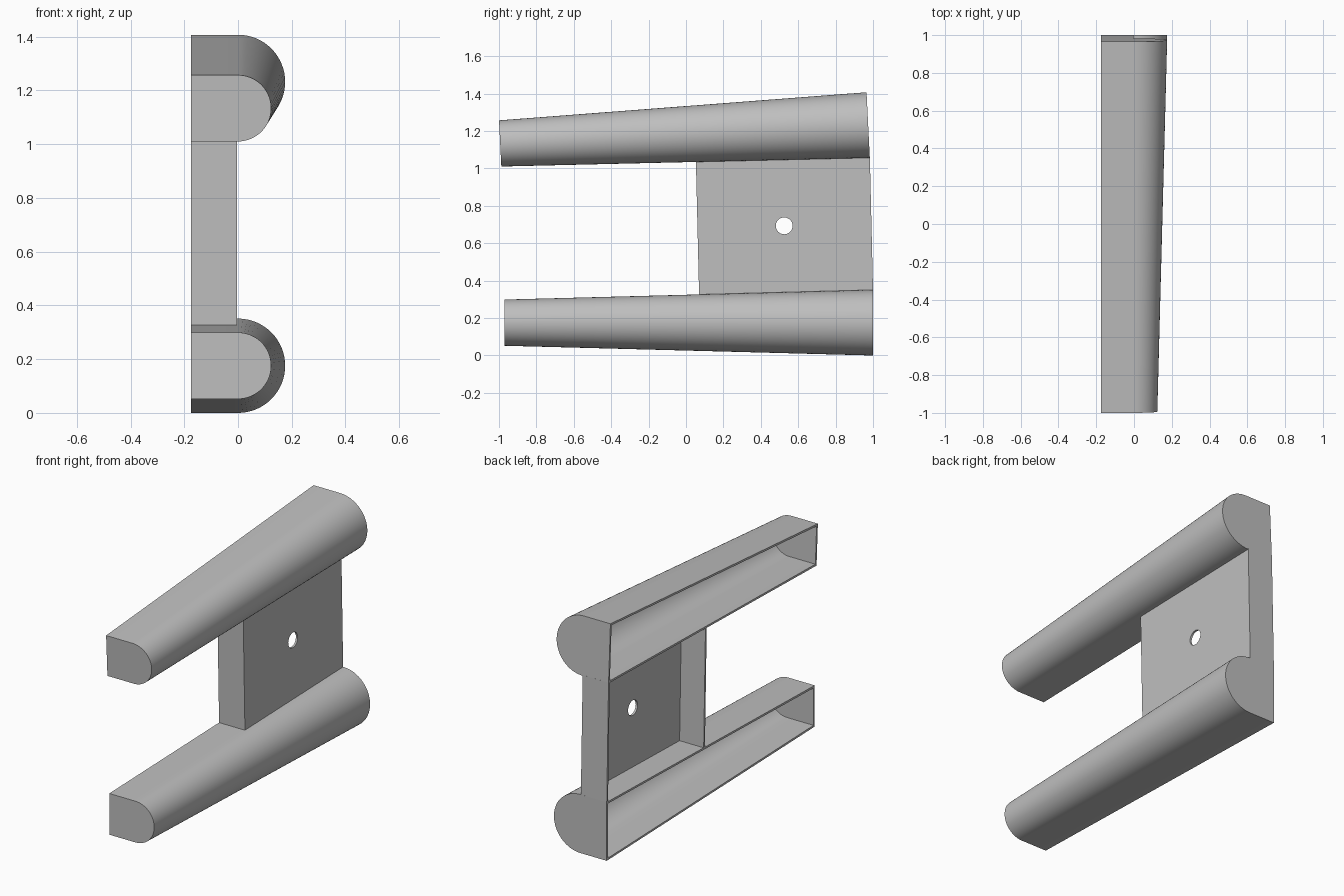
import bpy, bmesh, math
from mathutils import Matrix, Vector

if "Cube" in bpy.data.objects:
    bpy.data.objects.remove(bpy.data.objects["Cube"], do_unlink=True)

OPEN_X = -0.1745            # plane of the open side
WALL = 0.012                # shell thickness
LENGTH, R_FRONT, R_BACK = 1.97, 0.1235, 0.1755
TILT = math.radians(2.86)   # upward tilt of the upper arm
SEGMENTS = 32

grey = bpy.data.materials.new("plain grey")
grey.use_nodes = True
colour = (0.52, 0.52, 0.52, 1)
grey.diffuse_color = colour
grey.node_tree.nodes["Principled BSDF"].inputs["Base Color"].default_value = colour


def make_object(name, bm):
    bmesh.ops.recalc_face_normals(bm, faces=bm.faces)
    mesh = bpy.data.meshes.new(name)
    bm.to_mesh(mesh)
    bm.free()
    obj = bpy.data.objects.new(name, mesh)
    bpy.context.collection.objects.link(obj)
    mesh.materials.append(grey)
    return obj


def smooth(obj):
    bpy.ops.object.select_all(action='DESELECT')
    obj.select_set(True)
    bpy.context.view_layer.objects.active = obj
    bpy.ops.object.shade_smooth_by_angle(angle=math.radians(30))


def section(bm, y, r):
    """U-shaped ring: two straight sides joined by a half circle."""
    pts = [(OPEN_X, -r)]
    for i in range(SEGMENTS + 1):
        a = math.pi * (i / SEGMENTS - 0.5)
        pts.append((r * math.cos(a), r * math.sin(a)))
    pts.append((OPEN_X, r))
    return [bm.verts.new((x, y, z)) for x, z in pts]


def loft(bm, a, b):
    for i in range(len(a) - 1):
        bm.faces.new((a[i], a[i + 1], b[i + 1], b[i]))
    bm.faces.new(a)
    bm.faces.new(b)


# Tapered hollow arm, origin at the centre of its back end
def arm(name, back_y, back_z, tilt):
    bm = bmesh.new()
    rings = []
    for inset in (0, WALL):
        front = section(bm, -LENGTH + inset, R_FRONT - inset)
        back = section(bm, -inset, R_BACK - inset)
        loft(bm, front, back)
        rings.append((front[0], front[-1], back[-1], back[0]))
    outer, inner = rings
    for i in range(4):      # rim around the opening
        j = (i + 1) % 4
        bm.faces.new((outer[i], outer[j], inner[j], inner[i]))
    bm.transform(Matrix.Translation((0, back_y, back_z)) @ Matrix.Rotation(tilt, 4, 'X'))
    smooth(make_object(name, bm))


arm("lower_arm", 1.0, 0.1755, 0)
arm("upper_arm", 0.974, 1.232, TILT)


# Connecting web: U-shaped tray profile lofted between the two arms
FACE_X = -0.003


def web_ring(bm, y0, y1, z0, z1):
    inner_x = FACE_X - WALL
    profile = [(OPEN_X, y0), (FACE_X, y0), (FACE_X, y1), (OPEN_X, y1),
               (OPEN_X, y1 - WALL), (inner_x, y1 - WALL),
               (inner_x, y0 + WALL), (OPEN_X, y0 + WALL)]
    return [bm.verts.new((x, y, z0 + (z1 - z0) * (y - y0) / (y1 - y0)))
            for x, y in profile]


bm = bmesh.new()
low = web_ring(bm, 0.07, 1.0, 0.323, 0.347)
high = web_ring(bm, 0.053, 0.983, 1.039, 1.061)
loft(bm, low, high)
bm.faces.new((low[-1], low[0], high[0], high[-1]))
web = make_object("connecting_web", bm)

# Round hole through the web
bm = bmesh.new()
bmesh.ops.create_cone(bm, cap_ends=True, segments=32, radius1=0.045, radius2=0.045,
                      depth=0.1, matrix=Matrix.Translation((0, 0.525, 0.693))
                      @ Matrix.Rotation(math.pi / 2, 4, 'Y'))
cutter = make_object("hole_cutter", bm)
cutter.hide_render = True
cut = web.modifiers.new("hole", 'BOOLEAN')
cut.operation = 'DIFFERENCE'
cut.solver = 'EXACT'
cut.object = cutter
bpy.ops.object.select_all(action='DESELECT')
web.select_set(True)
bpy.context.view_layer.objects.active = web
bpy.ops.object.modifier_apply(modifier=cut.name)
bpy.data.objects.remove(cutter, do_unlink=True)
smooth(web)
